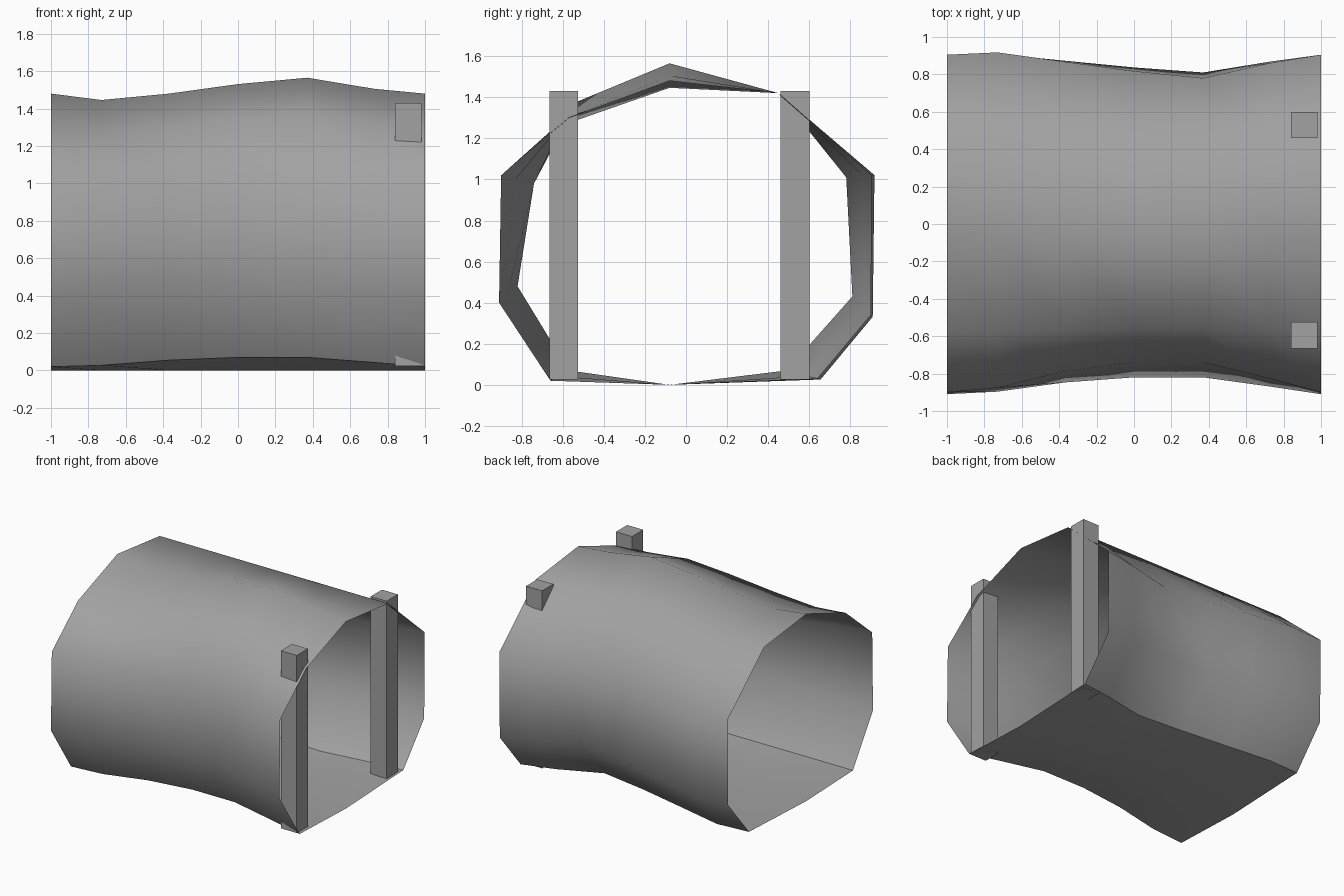
import bpy, bmesh
from mathutils import Vector

old = bpy.data.objects.get("Cube")
if old:
    bpy.data.objects.remove(old, do_unlink=True)

gray = bpy.data.materials.new("stone gray")
gray.use_nodes = True
color = (0.36, 0.36, 0.36, 1)
gray.diffuse_color = color
gray.node_tree.nodes["Principled BSDF"].inputs["Base Color"].default_value = color


def finish(bm, name):
    mesh = bpy.data.meshes.new(name)
    bm.to_mesh(mesh)
    bm.free()
    mesh.materials.append(gray)
    obj = bpy.data.objects.new(name, mesh)
    bpy.context.collection.objects.link(obj)
    return obj


# Tunnel cross-sections (y, z): wide at the mouths, pinched in the middle
floor_mid, crown = 0, 5
corners = (1, 9)
mouth = [(-.08, 0), (.64, .03), (.90, .34), (.905, 1.02), (.45, 1.42),
         (-.08, 1.48), (-.57, 1.30), (-.90, 1.02), (-.91, .40), (-.66, .02)]
waist = [(-.08, 0), (.49, .07), (.81, .43), (.78, 1.01), (.45, 1.42),
         (-.08, 1.565), (-.55, 1.37), (-.74, .98), (-.82, .48), (-.57, .07)]
# Each station: x, pinch of the back wall, pinch of the front wall, crown lift
stations = [(-1, 0, 0, 0), (-.73, -.1, .15, -.4), (-.37, .3, .7, 0),
            (0, .7, 1, .6), (.37, 1, 1, 1), (.73, .35, .45, .3), (1, 0, 0, 0)]

bm = bmesh.new()
rings = []
for x, back, front, lift in stations:
    ring = []
    for i, (a, b) in enumerate(zip(mouth, waist)):
        t = lift if i in (crown, crown + 1) else back if i < crown else front
        y, z = Vector(a).lerp(Vector(b), t)
        ring.append(bm.verts.new((x, y, z)))
    rings.append(ring)
count = len(mouth)
for r0, r1 in zip(rings, rings[1:]):
    for i in range(count):
        j = (i + 1) % count
        face = bm.faces.new((r0[i], r0[j], r1[j], r1[i]))
        face.smooth = True
    # Crisp edges where the walls meet the floor
    for c in corners:
        bm.edges.get((r0[c], r1[c])).smooth = False
bmesh.ops.recalc_face_normals(bm, faces=bm.faces)
if sum(f.normal.dot(f.calc_center_median() - Vector((0, 0, .75))) for f in bm.faces) < 0:
    bmesh.ops.reverse_faces(bm, faces=bm.faces)
finish(bm, "tunnel_shell")

# Upright posts at one mouth
for name, y in (("front_post", -.595), ("back_post", .53)):
    bm = bmesh.new()
    bmesh.ops.create_cube(bm, size=1)
    bmesh.ops.scale(bm, vec=(.14, .14, 1.405), verts=bm.verts)
    post = finish(bm, name)
    post.location = (.91, y, .7275)
